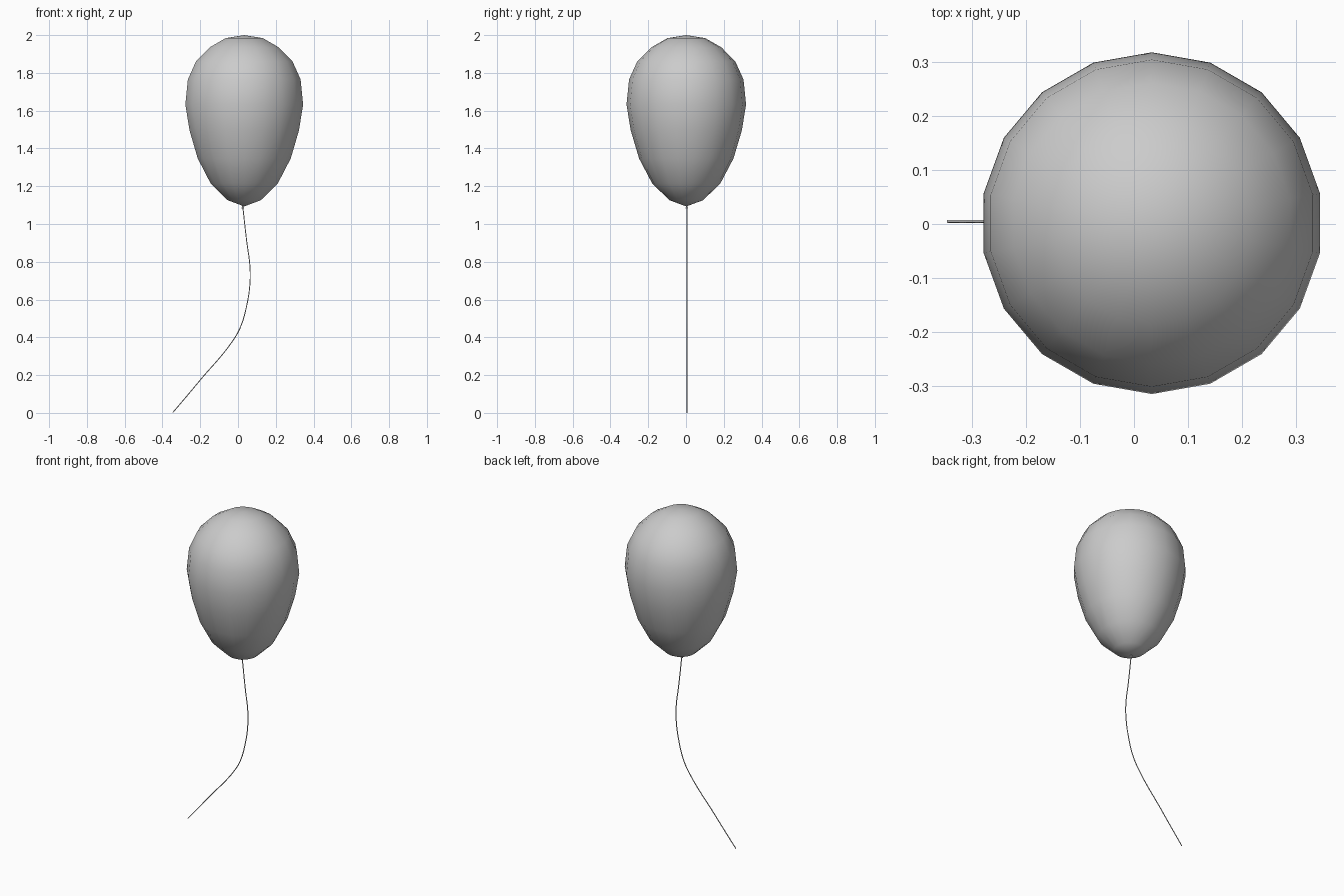
import bpy, bmesh, math

if "Cube" in bpy.data.objects:
    bpy.data.objects.remove(bpy.data.objects["Cube"])

CX, CY = 0.033, 0.0015


def lathe(name, profile, cx, cy, sides):
    """Revolve (radius, z) points; zero radius closes to a pole."""
    bm = bmesh.new()
    rings = []
    for r, z in profile:
        if r == 0:
            rings.append([bm.verts.new((cx, cy, z))] * sides)
        else:
            rings.append([bm.verts.new((cx + r * math.cos(a), cy + r * math.sin(a), z))
                          for a in (math.pi / 2 + math.tau * i / sides for i in range(sides))])
    for lo, hi in zip(rings, rings[1:]):
        for i in range(sides):
            j = (i + 1) % sides
            face = list(dict.fromkeys((lo[i], lo[j], hi[j], hi[i])))
            bm.faces.new(face).smooth = True
    bmesh.ops.recalc_face_normals(bm, faces=bm.faces)
    me = bpy.data.meshes.new(name)
    bm.to_mesh(me)
    bm.free()
    ob = bpy.data.objects.new(name, me)
    bpy.context.collection.objects.link(ob)
    return ob


# Balloon body, 18-sided teardrop
lathe("balloon", [(0, 1.093), (0.089, 1.126), (0.18, 1.214), (0.25, 1.347),
                  (0.294, 1.495), (0.3165, 1.632), (0.303, 1.765), (0.26, 1.86),
                  (0.186, 1.935), (0.1, 1.984), (0, 2.0)], CX, CY, 18)

# Small tied knot under the body
lathe("knot", [(0, 1.08), (0.007, 1.083), (0.004, 1.09), (0.006, 1.102), (0, 1.105)],
      0.025, 0.004, 8)

# Trailing string, swept along a smooth path
path = [(0.025, 1.095), (0.047, 0.9), (0.063, 0.78), (0.063, 0.68), (0.045, 0.563),
        (0.01, 0.447), (-0.034, 0.373), (-0.09, 0.3), (-0.178, 0.2), (-0.255, 0.108),
        (-0.345, 0.002)]
cu = bpy.data.curves.new("string", 'CURVE')
cu.dimensions = '3D'
cu.bevel_depth = 0.0028
cu.bevel_resolution = 1
cu.resolution_u = 3
cu.use_fill_caps = True
sp = cu.splines.new('BEZIER')
sp.bezier_points.add(len(path) - 1)
for p, (x, z) in zip(sp.bezier_points, path):
    p.co = (x, 0.005, z)
    p.handle_left_type = p.handle_right_type = 'AUTO'
bpy.context.collection.objects.link(bpy.data.objects.new("string", cu))
